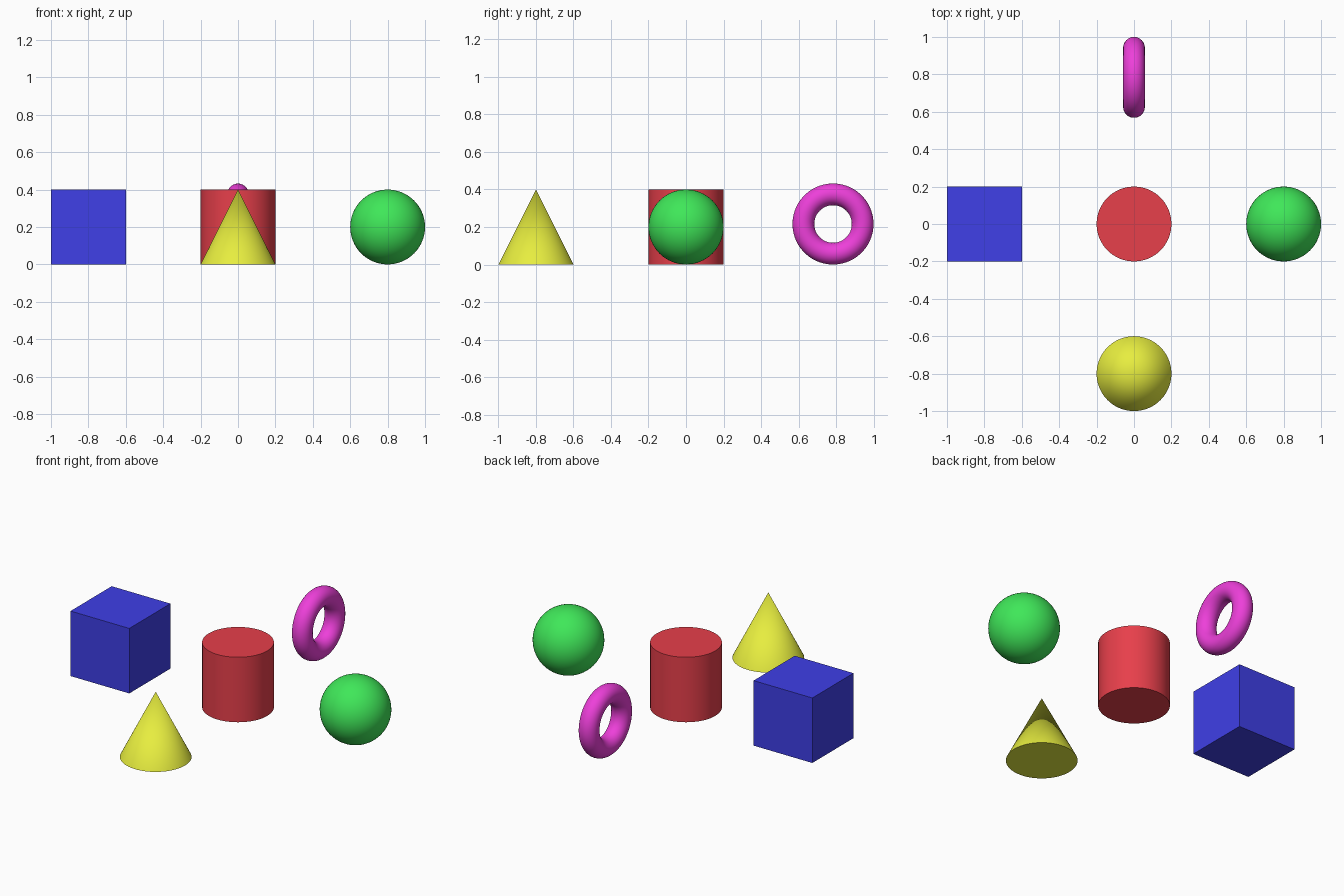
import bpy
import math

if "Cube" in bpy.data.objects:
    bpy.data.objects.remove(bpy.data.objects["Cube"])

R = 0.2          # half size of every solid
D = 0.8          # distance of the outer solids from the centre
MAJOR, MINOR = 0.158, 0.058


def finish(name, color, smooth=True):
    obj = bpy.context.object
    obj.name = name
    mat = bpy.data.materials.new(name + "_colour")
    mat.diffuse_color = (*color, 1)
    mat.use_nodes = True
    mat.node_tree.nodes["Principled BSDF"].inputs["Base Color"].default_value = mat.diffuse_color
    obj.data.materials.append(mat)
    if smooth:
        bpy.ops.object.shade_smooth_by_angle(angle=math.radians(40))


# Cube on the left
bpy.ops.mesh.primitive_cube_add(size=2 * R, location=(-D, 0, R))
finish("cube", (0.05, 0.05, 0.8), smooth=False)

# Cylinder in the middle
bpy.ops.mesh.primitive_cylinder_add(vertices=96, radius=R, depth=2 * R, location=(0, 0, R))
finish("cylinder", (0.8, 0.05, 0.07))

# Sphere on the right
bpy.ops.mesh.primitive_uv_sphere_add(segments=64, ring_count=32, radius=R, location=(D, 0, R))
finish("sphere", (0.05, 0.8, 0.1))

# Cone at the front
bpy.ops.mesh.primitive_cone_add(vertices=96, radius1=R, radius2=0, depth=2 * R, location=(0, -D, R))
finish("cone", (0.8, 0.85, 0.05))

# Upright ring at the back, its axis along x
bpy.ops.mesh.primitive_torus_add(major_radius=MAJOR, minor_radius=MINOR,
                                 major_segments=96, minor_segments=40,
                                 location=(0, 1 - MAJOR - MINOR, MAJOR + MINOR),
                                 rotation=(0, math.pi / 2, 0))
finish("ring", (0.85, 0.05, 0.7))
